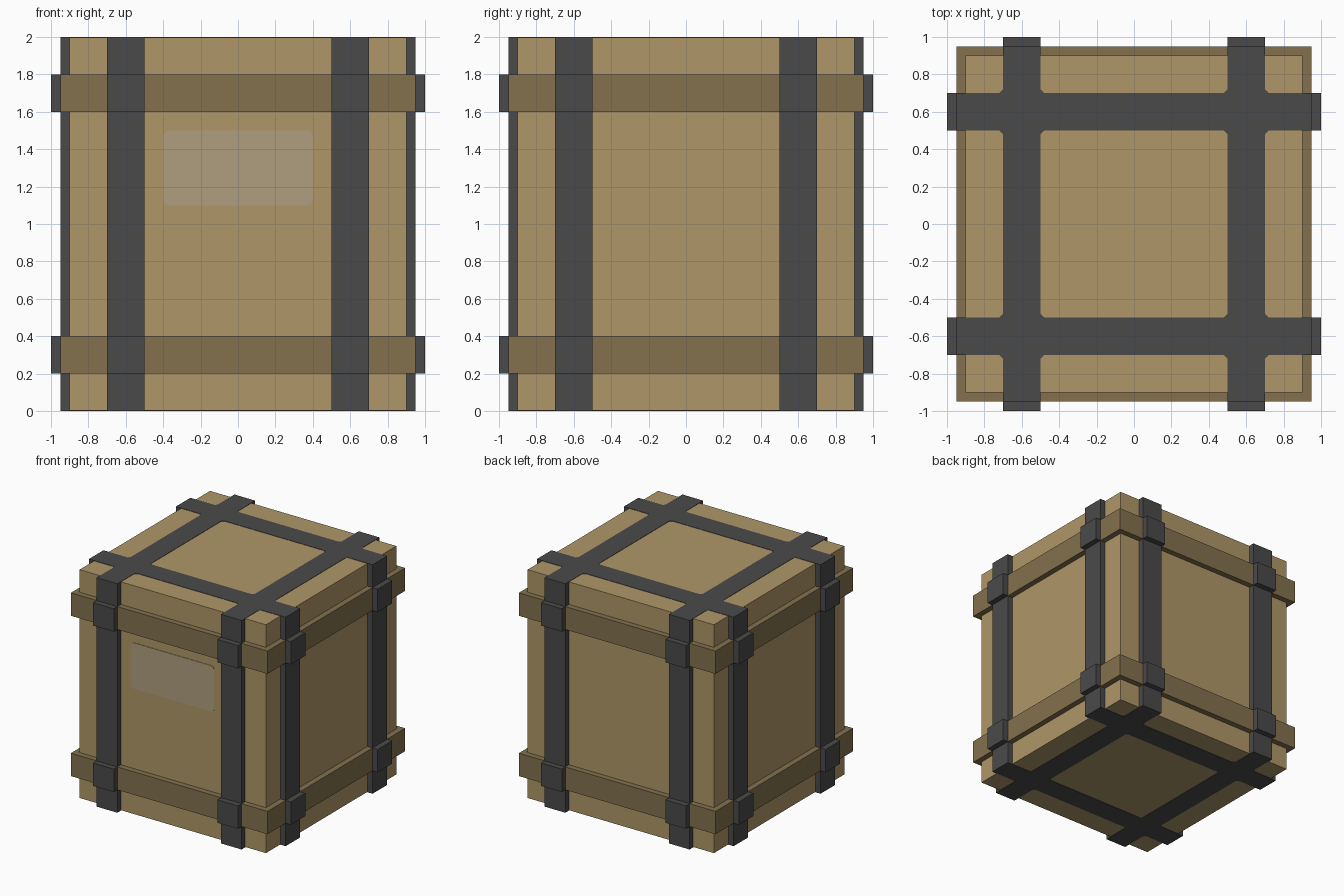
import bpy
import bmesh
import math
from mathutils import Matrix

cube = bpy.data.objects.get("Cube")
if cube:
    bpy.data.objects.remove(cube, do_unlink=True)


def material(name, rgb):
    """Flat material from 0-255 sRGB values, stored as linear."""
    lin = [(c / 255 / 12.92) if c < 11 else ((c / 255 + 0.055) / 1.055) ** 2.4 for c in rgb]
    m = bpy.data.materials.new(name)
    m.use_nodes = True
    m.diffuse_color = (*lin, 1)
    bsdf = m.node_tree.nodes["Principled BSDF"]
    bsdf.inputs["Base Color"].default_value = (*lin, 1)
    bsdf.inputs["Roughness"].default_value = 0.9
    return m


TAN = material("tan board", (175, 151, 104))
BROWN = material("brown band", (131, 113, 78))
DARK = material("dark strap", (74, 74, 74))
PALE = material("pale label", (175, 159, 127))


def finish(name, bm, mat):
    bmesh.ops.recalc_face_normals(bm, faces=bm.faces)
    me = bpy.data.meshes.new(name)
    bm.to_mesh(me)
    bm.free()
    me.materials.append(mat)
    ob = bpy.data.objects.new(name, me)
    bpy.context.collection.objects.link(ob)
    return ob


def box(name, lo, hi, mat, turn=0):
    """Box between two corners, turned about z by quarter turns."""
    bm = bmesh.new()
    bmesh.ops.create_cube(bm, size=1)
    for v in bm.verts:
        v.co = [lo[i] + (v.co[i] + 0.5) * (hi[i] - lo[i]) for i in range(3)]
    bm.transform(Matrix.Rotation(turn * math.pi / 2, 4, "Z"))
    return finish(name, bm, mat)


def prism(name, outline, depth, mat, matrix):
    """Flat outline extruded along its local z."""
    bm = bmesh.new()
    face = bm.faces.new([bm.verts.new((x, y, 0)) for x, y in outline])
    ext = bmesh.ops.extrude_face_region(bm, geom=[face])["geom"]
    for v in ext:
        if isinstance(v, bmesh.types.BMVert):
            v.co.z += depth
    bm.transform(matrix)
    return finish(name, bm, mat)


# Crate body, a hair short of the end straps
SKIN = 0.003
box("crate_body", (-0.9, -0.9, SKIN), (0.9, 0.9, 2 - SKIN), TAN)

# Horizontal bands
BANDS = {"lower": (0.2, 0.4), "upper": (1.6, 1.8)}
for level, (z0, z1) in BANDS.items():
    box(f"{level}_band", (-0.95, -0.95, z0), (0.95, 0.95, z1), BROWN)

# Upright straps on each side, with a raised block over each band
for turn, side in enumerate(("front", "left", "back", "right")):
    for n, x in enumerate((-0.6, 0.6), 1):
        box(f"{side}_strap_{n}", (x - 0.1, -0.95, 0), (x + 0.1, -0.88, 2), DARK, turn)
        for level, (z0, z1) in BANDS.items():
            box(f"{side}_{level}_strap_block_{n}", (x - 0.1, -1.0, z0),
                (x + 0.1, -0.9, z1), DARK, turn)

# Flat straps across the lid and base, with small corner fillets at crossings
for end, z0 in (("base", 0), ("lid", 2 - 2 * SKIN)):
    for turn in range(4):
        if turn < 2:
            for n, x in enumerate((-0.6, 0.6), 1):
                box(f"{end}_strap_{turn * 2 + n}", (x - 0.1, -0.9, z0),
                    (x + 0.1, 0.9, z0 + 2 * SKIN), DARK, turn)
        d = 0.22
        place = Matrix.Rotation(turn * math.pi / 2, 4, "Z") @ Matrix.Translation((0.6, 0.6, z0 + 0.0005))
        prism(f"{end}_crossing_{turn + 1}", [(d, 0), (0, d), (-d, 0), (0, -d)],
              2 * SKIN - 0.001, DARK, place)

# Rounded label plate on the front
r = 0.03
outline = []
for k, (sx, sy) in enumerate(((1, 1), (-1, 1), (-1, -1), (1, -1))):
    for step in range(6):
        a = (k + step / 5) * math.pi / 2
        outline.append((sx * (0.4 - r) + r * math.cos(a), sy * (0.2 - r) + r * math.sin(a)))
prism("front_label", outline, 0.004, PALE,
      Matrix.Translation((0, -0.9, 1.3)) @ Matrix.Rotation(math.pi / 2, 4, "X"))
